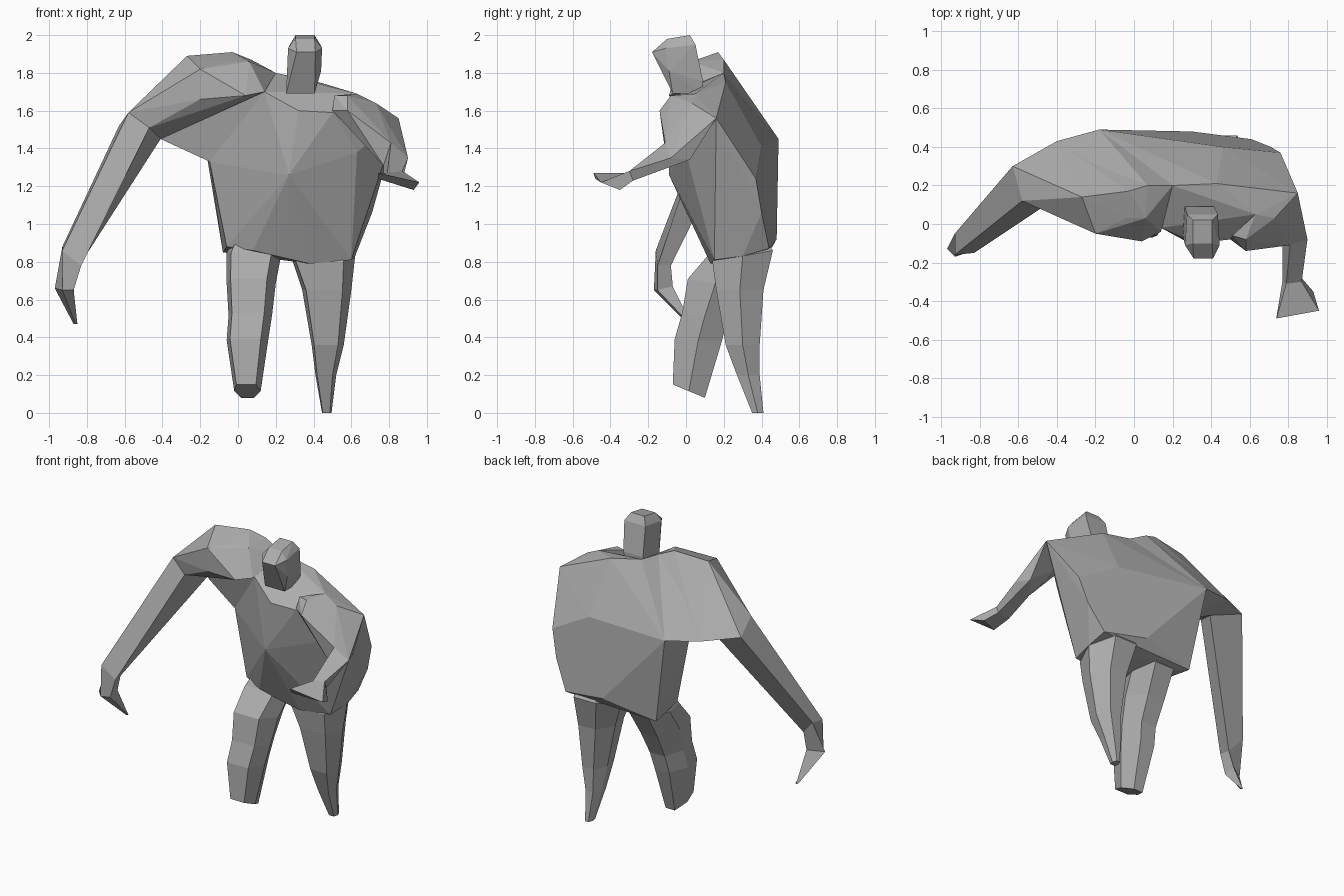
import bpy
import bmesh
from mathutils import Vector

default_cube = bpy.data.objects.get("Cube")
if default_cube:
    bpy.data.objects.remove(default_cube, do_unlink=True)

# One plain material for the whole figure
GREY = (.42, .42, .42, 1)
clay = bpy.data.materials.new("clay_grey")
clay.use_nodes = True
clay.diffuse_color = GREY
clay.node_tree.nodes["Principled BSDF"].inputs["Base Color"].default_value = GREY


def finish(name, bm):
    """Turn a bmesh into a flat shaded object with outward normals."""
    bmesh.ops.recalc_face_normals(bm, faces=bm.faces)
    mesh = bpy.data.meshes.new(name)
    bm.to_mesh(mesh)
    bm.free()
    mesh.materials.append(clay)
    obj = bpy.data.objects.new(name, mesh)
    bpy.context.scene.collection.objects.link(obj)
    return obj


def hull(name, points):
    """Faceted mass wrapped around its corner points."""
    bm = bmesh.new()
    for point in points:
        bm.verts.new(point)
    result = bmesh.ops.convex_hull(bm, input=bm.verts)
    loose = {v for v in result["geom_interior"] + result["geom_unused"]
             if isinstance(v, bmesh.types.BMVert)}
    bmesh.ops.delete(bm, geom=list(loose), context="VERTS")
    bmesh.ops.dissolve_limit(bm, angle_limit=.03, verts=bm.verts, edges=bm.edges)
    return finish(name, bm)


def loft(name, rings):
    """Limb made by bridging equal rings of points and capping both ends."""
    bm = bmesh.new()
    loops = [[bm.verts.new(point) for point in ring] for ring in rings]
    for lower, upper in zip(loops, loops[1:]):
        for i in range(len(lower)):
            j = (i + 1) % len(lower)
            bm.faces.new((lower[i], lower[j], upper[j], upper[i]))
    bm.faces.new(loops[0])
    bm.faces.new(loops[-1])
    return finish(name, bm)


def leg_ring(left, right, front, back, z_front, z_back):
    """Six sided leg section fitted to a box, tilted from front to back."""
    outline = ((.08, 0), (.82, 0), (1, .5), (.75, 1), (.25, 1), (0, .5))
    low = Vector((left, front, z_front))
    size = Vector((right - left, back - front, z_back - z_front))
    return [low + Vector((u * size.x, v * size.y, v * size.z)) for u, v in outline]


# Torso: big belly, slanted back and left shoulder blade
hull("torso", [
    # chest and belly ridge
    (.14, -.02, 1.7), (.32, -.1, 1.6), (.5, -.08, 1.59),
    (.27, -.09, 1.26), (.08, .12, .86), (.25, .12, .82), (.38, .13, .79),
    # left flank
    (.63, 0, 1.38), (.7, .19, 1.12), (.76, .37, 1.24), (.6, .15, .81),
    (.62, .3, .83), (.61, .44, .87),
    # right flank
    (-.15, .18, 1.33), (-.1, .18, 1.12), (-.06, .18, .88), (-.08, .44, .85),
    # back
    (-.18, .49, 1.45), (.46, .4, 1.41), (.3, .48, .92), (.71, .4, 1.06),
    # top of the shoulders
    (.2, .2, 1.8), (.43, .21, 1.75), (.63, .05, 1.69), (.85, .16, 1.56),
])

# Raised right shoulder, running out to the elbow
elbow = [(-.63, .3, 1.52), (-.58, .12, 1.59), (-.47, .09, 1.51), (-.41, .25, 1.45)]
hump = [(-.27, .14, 1.89), (.07, .2, 1.87), (.2, .2, 1.8), (-.4, .43, 1.48)]
hull("right_shoulder", elbow + hump + [
    (-.03, .17, 1.91), (-.2, -.05, 1.82), (-.2, -.05, 1.66), (-.04, .03, 1.86),
    (.06, .03, 1.86), (.04, -.09, 1.68), (.14, -.04, 1.7),
])

# Sheet of back muscle behind the right armpit
hull("right_armpit", hump + [
    (.14, -.02, 1.7), (-.15, .18, 1.33), (-.33, .25, 1.43), (-.41, .25, 1.45),
    (-.18, .49, 1.45),
])

# Long right forearm with a pointed hand
tip = Vector((-.86, .02, .47))
loft("right_forearm", [
    elbow,
    [(-.93, -.05, .88), (-.93, -.16, .86), (-.83, -.15, .78), (-.84, -.08, .78)],
    [(-.97, -.13, .66), (-.93, -.17, .65), (-.87, -.15, .65), (-.87, -.07, .67)],
    [tip + Vector(offset) * .01 for offset in
     ((-1, 0, 0), (0, -1, 0), (1, 0, 0), (0, 1, 0))],
])

# Bent left arm with a flared hand
left_elbow = [(.77, -.1, 1.31), (.81, -.11, 1.43), (.9, -.08, 1.35), (.86, .02, 1.34)]
hull("left_upper_arm", left_elbow + [
    (.5, -.08, 1.6), (.51, -.06, 1.68), (.58, -.14, 1.6), (.58, -.08, 1.68),
    (.63, .05, 1.69), (.73, .03, 1.64), (.85, .16, 1.56), (.66, .05, 1.48),
])
loft("left_forearm", [
    left_elbow,
    [(.77, -.3, 1.23), (.79, -.31, 1.27), (.87, -.3, 1.28), (.87, -.28, 1.23)],
    [(.74, -.48, 1.24), (.74, -.49, 1.27), (.96, -.45, 1.22), (.93, -.35, 1.18)],
])

# Head, tilted forward, wider at the brow than at the neck
head = []
for middle, half, y, z in ((.33, .075, -.07, 1.69), (.33, .07, .09, 1.69),
                           (.36, .05, -.18, 1.91), (.355, .09, -.11, 1.93),
                           (.355, .085, -.09, 1.81), (.355, .05, -.1, 1.98),
                           (.355, .05, .02, 2), (.355, .08, .05, 1.95),
                           (.34, .075, .09, 1.755)):
    head += [(middle + side * half, y, z) for side in (-1, 1)]
hull("head", head)

# Legs, rooted inside the torso: the right steps forward, the left tapers
loft("right_leg", [
    leg_ring(.02, .2, .22, .36, 1, 1),
    leg_ring(-.06, .23, .13, .4, .85, .84),
    leg_ring(-.06, .2, .01, .3, .71, .66),
    leg_ring(-.05, .18, -.02, .22, .53, .5),
    leg_ring(-.06, .16, -.06, .19, .39, .38),
    leg_ring(-.02, .12, -.07, .1, .15, .08),
])
loft("left_leg", [
    leg_ring(.38, .52, .23, .36, 1, 1),
    leg_ring(.28, .62, .14, .46, .8, .86),
    leg_ring(.34, .6, .16, .41, .65, .65),
    leg_ring(.39, .56, .21, .39, .36, .36),
    leg_ring(.41, .52, .27, .39, .2, .2),
    leg_ring(.445, .495, .35, .41, 0, 0),
])
